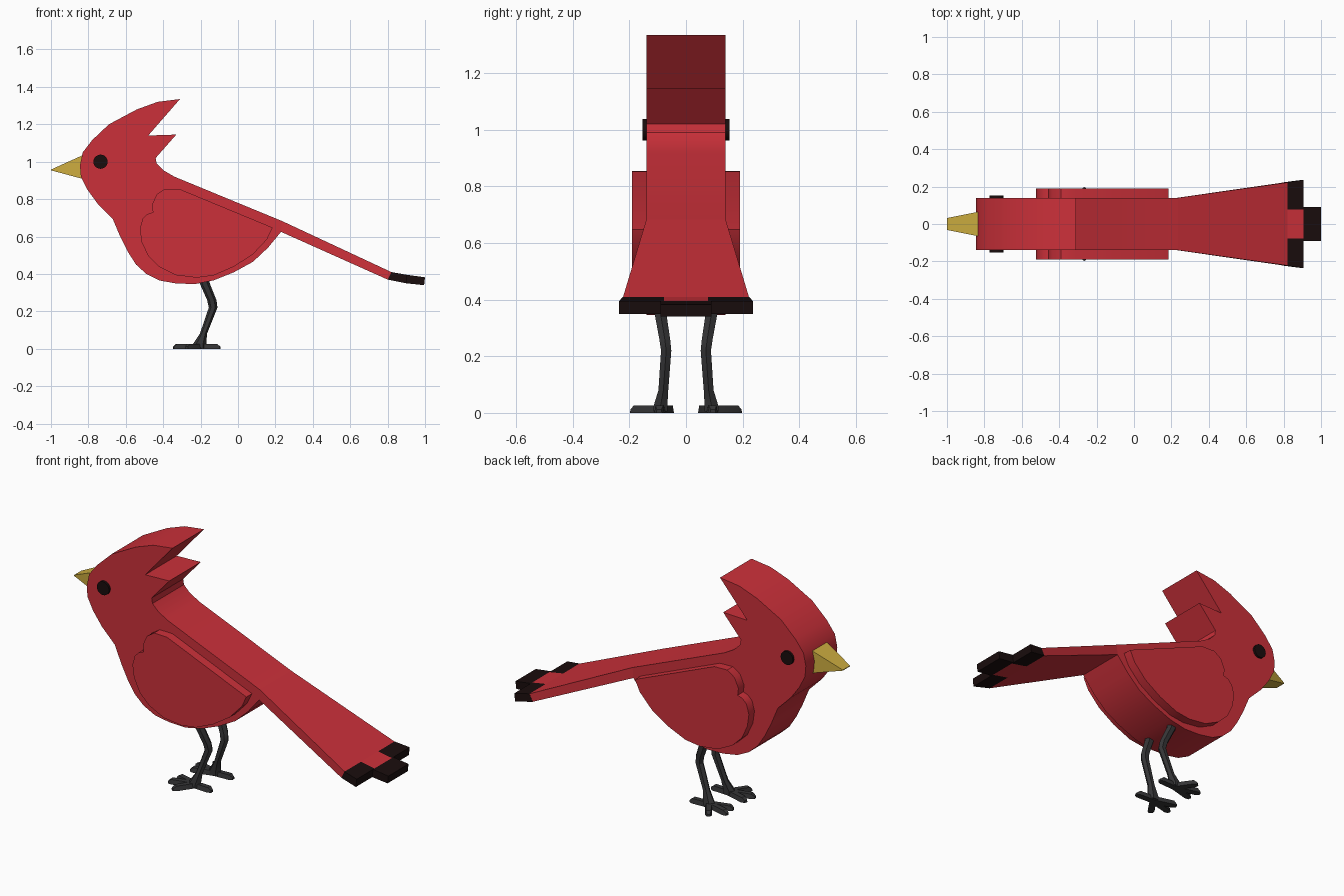
import bpy, bmesh, math
from mathutils import Vector


def material(name, rgb):
    m = bpy.data.materials.new(name)
    m.diffuse_color = (*rgb, 1)
    return m


RED = material("red", (0.60, 0.030, 0.042))
BLACK = material("black", (0.010, 0.004, 0.004))
GOLD = material("gold", (0.60, 0.41, 0.05))
GREY = material("dark_grey", (0.035, 0.035, 0.037))


def loft(name, rings, mat, angle=32):
    """Skin equal-length point rings and cap both ends."""
    bm = bmesh.new()
    vs = [[bm.verts.new(p) for p in r] for r in rings]
    n = len(vs[0])
    for a, b in zip(vs, vs[1:]):
        for i in range(n):
            j = (i + 1) % n
            bm.faces.new((a[i], a[j], b[j], b[i]))
    bm.faces.new(vs[0][::-1])
    bm.faces.new(vs[-1])
    bmesh.ops.recalc_face_normals(bm, faces=bm.faces)
    me = bpy.data.meshes.new(name)
    bm.to_mesh(me)
    bm.free()
    me.shade_smooth()
    me.set_sharp_from_angle(angle=math.radians(angle))
    me.materials.append(mat)
    ob = bpy.data.objects.new(name, me)
    bpy.context.collection.objects.link(ob)
    return ob


def plate(name, profile, y0, y1, mat):
    return loft(name, [[(x, y, z) for x, z in profile] for y in (y0, y1)], mat)


def slab(name, sections, mat):
    """Sections: (x top, z top, x bottom, z bottom, y min, y max)."""
    return loft(name, [[(xt, a, zt), (xt, b, zt), (xb, b, zb), (xb, a, zb)]
                       for xt, zt, xb, zb, a, b in sections], mat, 20)


# Body with head and crest
plate("body", [
    (-0.31, 1.335), (-0.43, 1.32), (-0.54, 1.28), (-0.69, 1.20), (-0.78, 1.115),
    (-0.83, 1.05), (-0.845, 0.98), (-0.84, 0.92), (-0.805, 0.85), (-0.75, 0.775),
    (-0.67, 0.695), (-0.63, 0.60), (-0.59, 0.52), (-0.545, 0.45), (-0.49, 0.40),
    (-0.42, 0.365), (-0.33, 0.349), (-0.23, 0.346), (-0.13, 0.366), (-0.02, 0.41),
    (0.08, 0.465), (0.16, 0.54), (0.23, 0.625), (0.235, 0.683), (-0.34, 0.92),
    (-0.40, 0.955), (-0.435, 0.99), (-0.44, 1.02), (-0.33, 1.145), (-0.48, 1.14)],
    -0.14, 0.14, RED)

# Tail fan with a centre feather
slab("tail", [(0.235, 0.683, 0.23, 0.625, -0.14, 0.14),
              (0.82, 0.41, 0.80, 0.37, -0.222, 0.222)], RED)
slab("tail_centre_feather", [(0.82, 0.41, 0.80, 0.37, -0.077, 0.077),
                             (0.905, 0.395, 0.90, 0.35, -0.077, 0.077)], RED)
slab("tail_centre_tip", [(0.905, 0.395, 0.90, 0.35, -0.09, 0.09),
                         (1.0, 0.382, 0.995, 0.34, -0.09, 0.09)], BLACK)

# Beak wedge
slab("beak", [(-0.83, 1.035, -0.83, 0.908, -0.066, 0.066),
              (-1.0, 0.958, -1.0, 0.954, -0.032, 0.032)], GOLD)

WING = [(-0.31, 0.853), (0.185, 0.648), (0.155, 0.585), (0.08, 0.505),
        (-0.02, 0.44), (-0.13, 0.392), (-0.22, 0.38), (-0.33, 0.393),
        (-0.42, 0.437), (-0.48, 0.495), (-0.515, 0.57), (-0.525, 0.64),
        (-0.51, 0.695), (-0.485, 0.72), (-0.455, 0.73), (-0.46, 0.77),
        (-0.435, 0.825), (-0.39, 0.855)]
EYE = [(-0.735 + 0.038 * math.cos(i * math.pi / 10),
        1.0 + 0.038 * math.sin(i * math.pi / 10)) for i in range(20)]
# Leg rings: x, y, z, x radius, y radius
LEG = [(-0.182, 0.088, 0.39, 0.027, 0.024), (-0.178, 0.090, 0.35, 0.027, 0.024),
       (-0.140, 0.075, 0.26, 0.025, 0.022), (-0.133, 0.070, 0.22, 0.023, 0.021),
       (-0.185, 0.080, 0.08, 0.019, 0.020), (-0.205, 0.090, 0.025, 0.036, 0.028),
       (-0.205, 0.090, 0.005, 0.036, 0.028)]
TOES = [(-0.335, 0.055), (-0.345, 0.125), (-0.275, 0.192), (-0.095, 0.095)]


def toe(name, start, end):
    a, b = Vector((*start, 0)), Vector((*end, 0))
    d = (b - a).normalized()
    side = Vector((-d.y, d.x, 0))
    rings = []
    for p, w, h in ((a, 0.018, 0.026), (b - d * 0.018, 0.018, 0.026), (b, 0.010, 0.012)):
        rings.append([p - side * w, p - side * w * 0.75 + Vector((0, 0, h)),
                      p + side * w * 0.75 + Vector((0, 0, h)), p + side * w])
    loft(name, rings, GREY)


# Mirrored parts on both sides
for s, tag in ((-1, "near"), (1, "far")):
    plate(tag + "_wing", WING, s * 0.135, s * 0.19, RED)
    plate(tag + "_eye", EYE, s * 0.13, s * 0.153, BLACK)
    slab(tag + "_tail_tip", [(0.82, 0.41, 0.80, 0.37, s * 0.077, s * 0.223),
                             (0.905, 0.395, 0.90, 0.35, s * 0.077, s * 0.236)], BLACK)
    loft(tag + "_leg", [[(x + rx * math.cos(k * math.pi / 3),
                          s * (y + ry * math.sin(k * math.pi / 3)), z)
                         for k in range(6)] for x, y, z, rx, ry in LEG], GREY)
    for i, (x, y) in enumerate(TOES):
        toe(f"{tag}_toe_{i + 1}", (-0.205, s * 0.09), (x, s * y))
